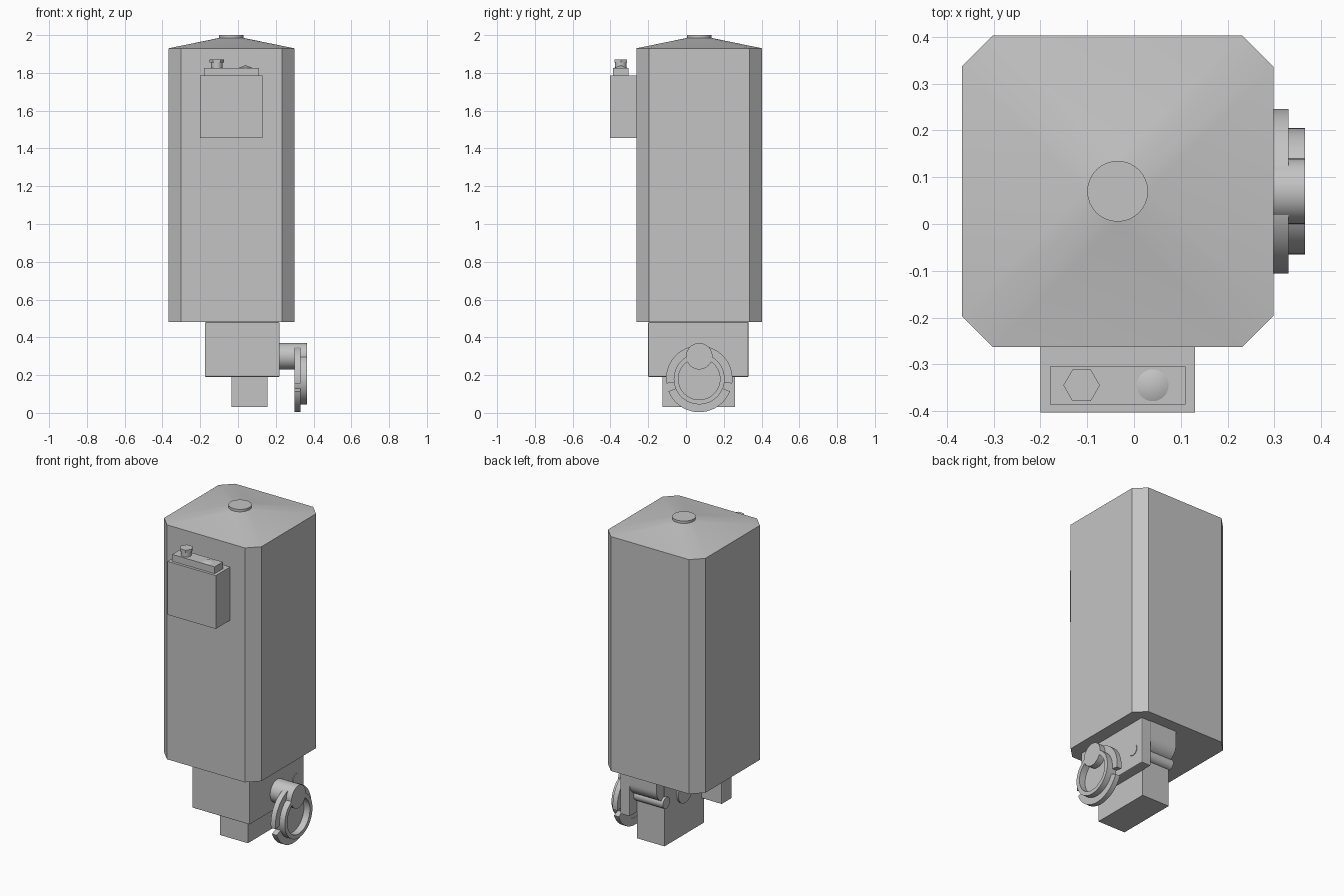
import bpy, bmesh, math
from mathutils import Matrix, Vector

cube = bpy.data.objects.get("Cube")
if cube:
    bpy.data.objects.remove(cube, do_unlink=True)

grey = bpy.data.materials.new("plain_grey")
grey.use_nodes = True
GREY = (0.55, 0.55, 0.55, 1)
grey.diffuse_color = GREY
grey.node_tree.nodes["Principled BSDF"].inputs["Base Color"].default_value = GREY


def finish(name, bm, smooth=False):
    bmesh.ops.recalc_face_normals(bm, faces=bm.faces)
    mesh = bpy.data.meshes.new(name)
    bm.to_mesh(mesh)
    bm.free()
    mesh.materials.append(grey)
    ob = bpy.data.objects.new(name, mesh)
    bpy.context.collection.objects.link(ob)
    if smooth:
        bpy.ops.object.select_all(action="DESELECT")
        ob.select_set(True)
        bpy.context.view_layer.objects.active = ob
        bpy.ops.object.shade_smooth_by_angle(angle=math.radians(30))
    return ob


def box(name, x, y, z, bevel=0):
    bm = bmesh.new()
    bmesh.ops.create_cube(bm, size=1)
    for v in bm.verts:
        for i, (lo, hi) in enumerate((x, y, z)):
            v.co[i] = lo if v.co[i] < 0 else hi
    ob = finish(name, bm)
    if bevel:
        mod = ob.modifiers.new("soft_edges", "BEVEL")
        mod.width, mod.segments = bevel, 2
    return ob


def prism(name, points, axis, lo, hi, smooth=False):
    """Extrude a flat outline along x or z."""
    place = (lambda a, b, h: (h, a, b)) if axis == "x" else (lambda a, b, h: (a, b, h))
    bm = bmesh.new()
    face = bm.faces.new([bm.verts.new(place(a, b, lo)) for a, b in points])
    new = bmesh.ops.extrude_face_region(bm, geom=[face], use_keep_orig=True)["geom"]
    shift = Vector(place(0, 0, hi - lo))
    bmesh.ops.translate(bm, verts=[v for v in new if isinstance(v, bmesh.types.BMVert)], vec=shift)
    return finish(name, bm, smooth)


def arc(cx, cy, r, start=0, end=360, n=32):
    count = n if end - start >= 360 else n + 1
    angles = [math.radians(start + (end - start) * i / n) for i in range(count)]
    return [(cx + r * math.cos(a), cy + r * math.sin(a)) for a in angles]


def ring(name, cy, cz, profile):
    """Lathe a closed (radius, x) profile about an axis along x."""
    bm = bmesh.new()
    verts = [bm.verts.new((x, cy + r, cz)) for r, x in profile]
    edges = [bm.edges.new((v, verts[i - 1])) for i, v in enumerate(verts)]
    bmesh.ops.spin(bm, geom=verts + edges, cent=(0, cy, cz), axis=(1, 0, 0),
                   angle=math.tau, steps=48, use_merge=True)
    bmesh.ops.remove_doubles(bm, verts=bm.verts, dist=1e-5)
    return finish(name, bm, True)


# Main housing with chamfered corners
CX, CY, HALF, INNER = -0.035, 0.07, 0.333, 0.267
corners = []
for k in range(4):
    turn = Matrix.Rotation(k * math.pi / 2, 2)
    for p in ((HALF, INNER), (INNER, HALF)):
        q = turn @ Vector(p)
        corners.append((CX + q.x, CY + q.y))
prism("housing", corners, "z", 0.48, 1.93)

# Shallow roof rising to the round cap
bm = bmesh.new()
rims = []
for outline, z in ((corners, 1.93), (arc(CX, CY, 0.065), 1.985)):
    vs = [bm.verts.new((a, b, z)) for a, b in outline]
    rims += [bm.edges.new((v, vs[i - 1])) for i, v in enumerate(vs)]
bmesh.ops.bridge_loops(bm, edges=rims)
finish("roof", bm, True)
prism("roof_cap", arc(CX, CY, 0.065), "z", 1.975, 2.0, True)

# Control box on the front with its fittings
box("control_box", (-0.2, 0.13), (-0.403, -0.263), (1.455, 1.785))
box("control_box_lid", (-0.18, 0.11), (-0.386, -0.305), (1.785, 1.827))
prism("fitting_neck", arc(-0.112, -0.345, 0.03), "z", 1.827, 1.86, True)
prism("fitting_nut", arc(-0.112, -0.345, 0.039, n=6), "z", 1.855, 1.872)
bm = bmesh.new()
bmesh.ops.create_cone(bm, cap_ends=True, segments=32, radius1=0.034, radius2=0,
                      depth=0.014, matrix=Matrix.Translation((0.04, -0.345, 1.834)))
finish("cone_button", bm, True)

# Open bracket under the housing: a front wall and a side wall
box("bracket_front_wall", (-0.175, 0.22), (-0.2, -0.1), (0.19, 0.48), 0.005)
box("bracket_side_wall", (0.155, 0.22), (-0.2, 0.33), (0.19, 0.48), 0.005)
box("bolt_block", (-0.035, 0.155), (-0.125, 0.26), (0.03, 0.48))

# Round-bottomed rear pad between the bolt block and the side wall
pad = [(0.2, 0.48), (0.2, 0.31)] + arc(0.25, 0.39, 0.08, -90, 0, 10) + [(0.33, 0.48)]
prism("rear_pad", pad, "x", -0.03, 0.155, True)

# Pin and shaft running through the block
prism("pin", arc(0.255, 0.30, 0.035), "x", -0.045, 0.224, True)
prism("shaft", arc(0.07, 0.30, 0.07), "x", -0.045, 0.366, True)

# Dial: raised rim, recessed face and a flange split into two arcs
ring("dial_rim", 0.07, 0.18, [(0.11, 0.30), (0.135, 0.30), (0.135, 0.366), (0.11, 0.366)])
prism("dial_face", arc(0.07, 0.18, 0.115), "x", 0.30, 0.325, True)
for name, start, end in (("flange_upper", -8, 188), ("flange_lower", 202, 338)):
    outline = arc(0.07, 0.18, 0.176, start, end) + arc(0.07, 0.18, 0.13, start, end)[::-1]
    prism(name, outline, "x", 0.298, 0.33, True)
